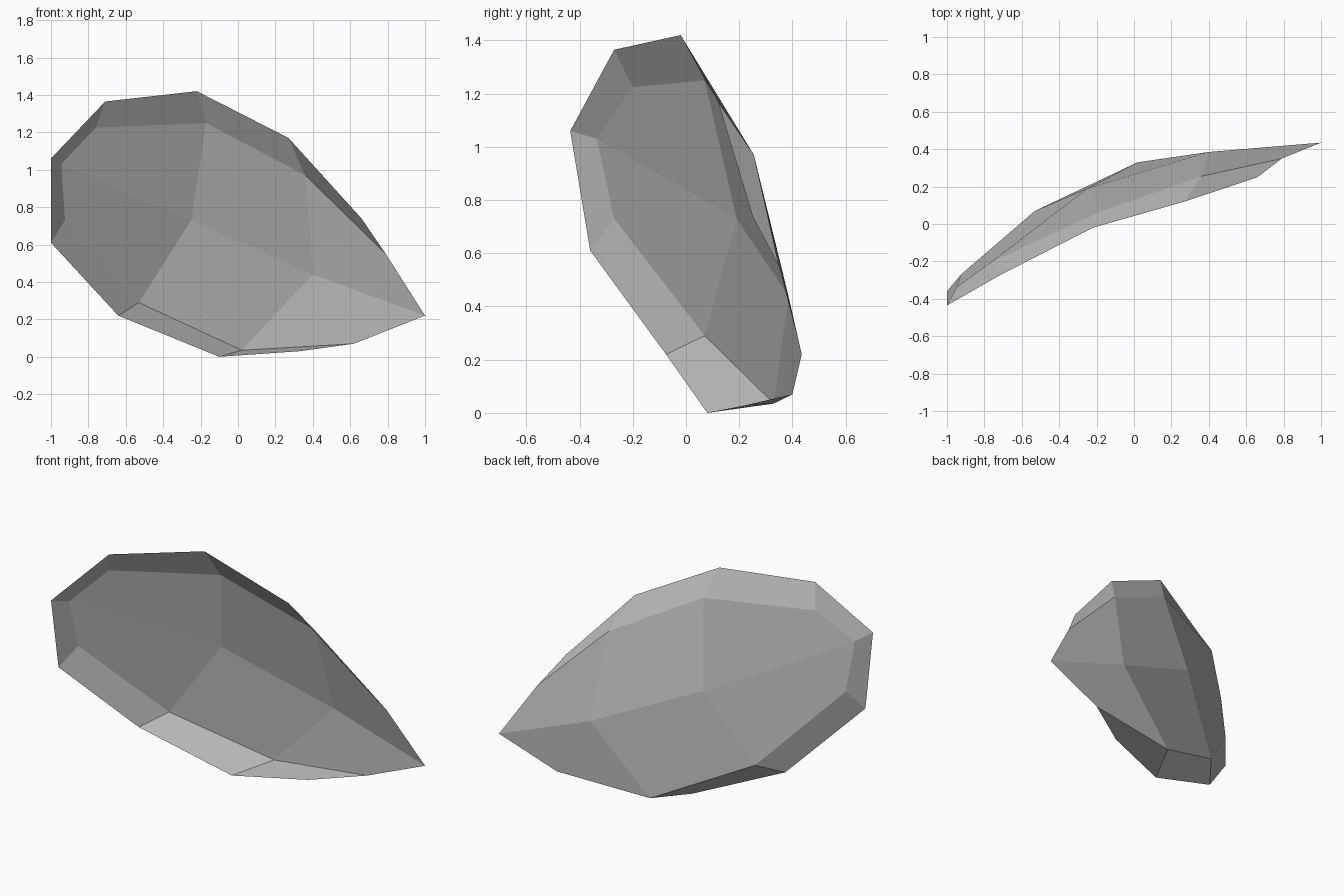
import bpy
import bmesh
from mathutils import Vector

default_cube = bpy.data.objects.get("Cube")
if default_cube:
    bpy.data.objects.remove(default_cube, do_unlink=True)


def make_material(name, colour):
    material = bpy.data.materials.new(name)
    material.use_nodes = True
    material.diffuse_color = colour
    material.node_tree.nodes["Principled BSDF"].inputs["Base Color"].default_value = colour
    return material


# Cross-sections of the curled sheet, from the blunt end to the pointed end.
# Each runs: upper rim, upper fold, midrib, lower fold, lower rim.
stations = [
    [(-.71, -.27, 1.365), (-.76, -.2, 1.225), (-.945, -.335, 1.03), (-.925, -.27, .73), (-1, -.36, .61)],
    [(-.22, -.02, 1.42), (-.17, .07, 1.25), (-.25, .19, .73), (-.53, .07, .29), (-.64, -.075, .22)],
    [(.27, .12, 1.17), (.36, .255, .97), (.4, .385, .44), (.02, .33, .035), (-.1, .08, 0)],
    [(.66, .25, .74), (.79, .35, .55), (1, .435, .22), (.62, .4, .07), (.33, .23, .03)],
]
blunt_corner = (-1, -.435, 1.06)


def build_sheet(name, sections, corner, material):
    bm = bmesh.new()
    rows = [[bm.verts.new(Vector(p)) for p in section] for section in sections]

    # Panels between neighbouring cross-sections
    for near, far in zip(rows, rows[1:]):
        for i in range(len(near) - 1):
            bm.faces.new((near[i], near[i + 1], far[i + 1], far[i]))

    # Turned-up rim closing the blunt end
    tip = bm.verts.new(corner)
    upper_rim, upper_fold, midrib, lower_fold, lower_rim = rows[0]
    bm.faces.new((tip, midrib, upper_fold, upper_rim))
    bm.faces.new((tip, lower_rim, lower_fold, midrib))

    bmesh.ops.recalc_face_normals(bm, faces=bm.faces[:])
    mesh = bpy.data.meshes.new(name)
    bm.to_mesh(mesh)
    bm.free()
    mesh.materials.append(material)
    sheet = bpy.data.objects.new(name, mesh)
    bpy.context.collection.objects.link(sheet)
    return sheet


grey = make_material("plain grey", (.5, .5, .5, 1))
build_sheet("curled_leaf", stations, blunt_corner, grey)
